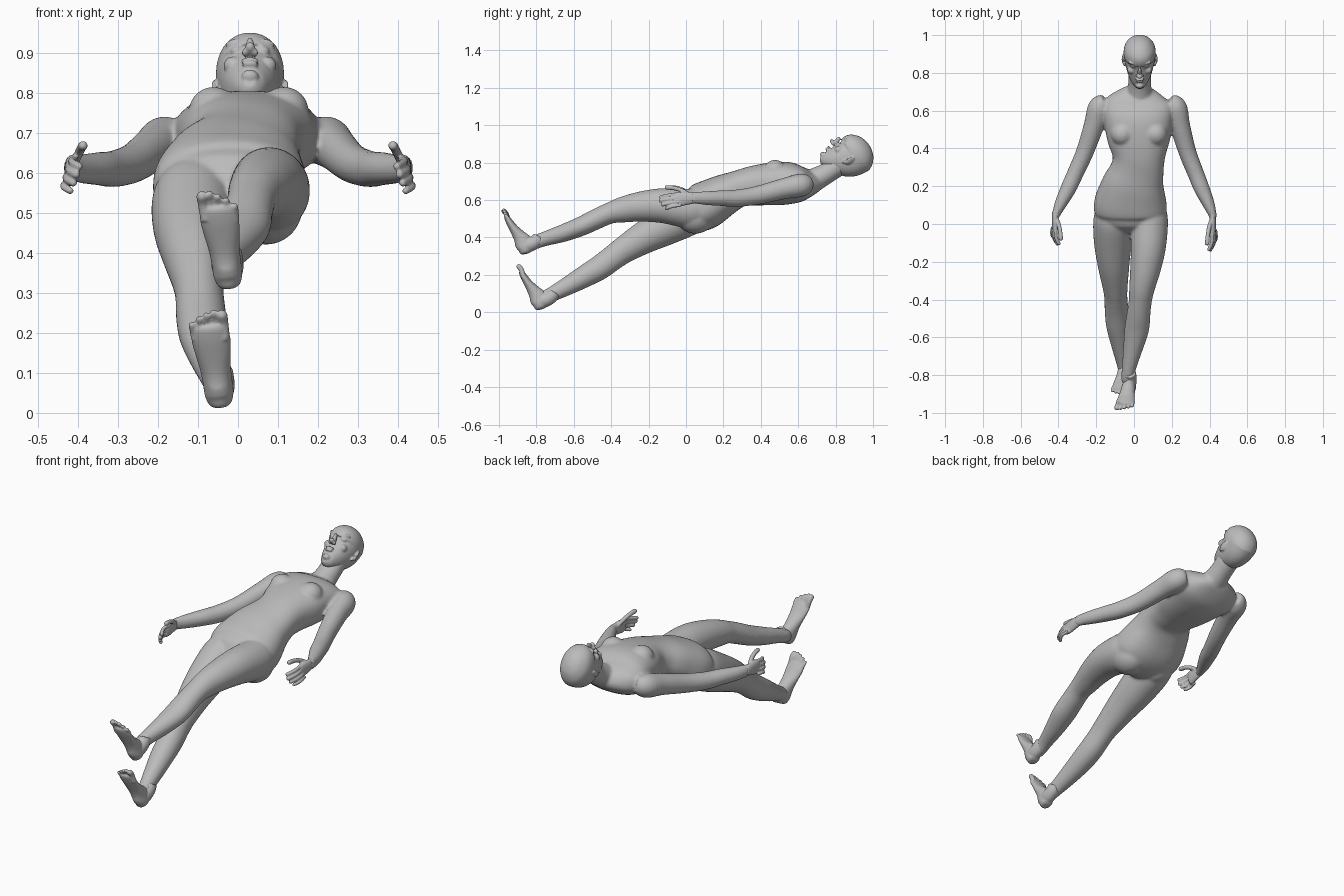
import bpy, bmesh, math
from mathutils import Vector, Matrix

skin = bpy.data.materials.new("plain grey")
skin.diffuse_color = (0.5, 0.5, 0.5, 1)


def spline(rows, steps=5):
    """Catmull-Rom through rows of numbers."""
    out, n = [], len(rows)
    for i in range(n - 1):
        a, b, c, d = (rows[max(0, min(n - 1, i + k))] for k in (-1, 0, 1, 2))
        for s in range(steps):
            t = s / steps
            out.append([0.5 * (2 * q + (r - p) * t + (2 * p - 5 * q + 4 * r - w) * t * t
                               + (3 * q - p - 3 * r + w) * t ** 3)
                        for p, q, r, w in zip(a, b, c, d)])
    return out + [list(rows[-1])]


def loft(bm, rows, power=2.0, n=28):
    """Closed tube through rows of (x, y, z, half width, half depth)."""
    rows = spline(rows)
    pts = [Vector(r[:3]) for r in rows]
    rings = []
    for i, r in enumerate(rows):
        t = (pts[min(i + 1, len(pts) - 1)] - pts[max(i - 1, 0)]).normalized()
        u = (Vector((1, 0, 0)) - t * t.x).normalized()
        v = t.cross(u)
        ring = []
        for k in range(n):
            c, s = math.cos(k * math.tau / n), math.sin(k * math.tau / n)
            c = math.copysign(abs(c) ** (2 / power), c) * max(r[3], 0.002)
            s = math.copysign(abs(s) ** (2 / power), s) * max(r[4], 0.002)
            ring.append(bm.verts.new(pts[i] + u * c + v * s))
        rings.append(ring)
    for a, b in zip(rings, rings[1:]):
        for k in range(n):
            j = (k + 1) % n
            bm.faces.new((a[k], a[j], b[j], b[k]))
    bm.faces.new(rings[0][::-1])
    bm.faces.new(rings[-1])


def digit(bm, pts, r):
    """Rounded finger or toe along a path."""
    p = [Vector(q) for q in pts]
    end = p[-1] + (p[-1] - p[-2]).normalized() * r * 0.8
    loft(bm, [(*q, r, r) for q in p] + [(*end, r * 0.4, r * 0.4)], n=14)


def ball(bm, centre, radii, turn=Matrix()):
    m = Matrix.Translation(centre) @ turn @ Matrix.Diagonal((*radii, 1))
    bmesh.ops.create_uvsphere(bm, u_segments=24, v_segments=16, radius=1, matrix=m)


def finish(bm, name, voxel, smooth):
    """Fuse the overlapping pieces into one smooth skin."""
    bmesh.ops.recalc_face_normals(bm, faces=bm.faces)
    me = bpy.data.meshes.new(name)
    bm.to_mesh(me)
    bm.free()
    me.materials.append(skin)
    ob = bpy.data.objects.new(name, me)
    bpy.context.collection.objects.link(ob)
    m = ob.modifiers.new("fuse", 'REMESH')
    m.mode, m.voxel_size, m.use_smooth_shade = 'VOXEL', voxel, True
    m = ob.modifiers.new("soften", 'SMOOTH')
    m.factor, m.iterations = 0.5, smooth


# Body: torso, neck, arms and legs
body = bmesh.new()
loft(body, [(-.02, -.05, .545, .06, .05), (-.02, -.01, .545, .14, .10), (-.02, .05, .55, .185, .122),
            (-.018, .11, .575, .192, .128), (-.005, .20, .625, .168, .112), (.015, .28, .66, .143, .098),
            (.025, .35, .675, .138, .105), (.025, .44, .685, .165, .113), (.023, .53, .69, .18, .115),
            (.022, .60, .688, .19, .102), (.022, .65, .692, .175, .08), (.025, .69, .70, .12, .058),
            (.028, .72, .715, .06, .04)], power=2.35, n=40)
loft(body, [(.028, .63, .69, .075, .06), (.028, .69, .71, .068, .062), (.03, .755, .745, .06, .056),
            (.03, .82, .79, .06, .058), (.03, .87, .82, .05, .05)])
for s in (-1, 1):
    # chest and seat volumes
    ball(body, (.027 + s * .088, .475, .755), (.062, .062, .06))
    ball(body, (-.015 + s * .085, .05, .515), (.092, .105, .095))
    # arm
    arm = [(.165, .645, .69, .045, .045), (.20, .615, .68, .062, .062), (.228, .52, .66, .054, .056),
           (.272, .38, .625, .047, .05), (.318, .27, .61, .044, .046), (.352, .19, .61, .042, .042),
           (.39, .11, .61, .033, .037), (.414, .05, .612, .022, .032), (.417, .03, .612, .02, .031)]
    loft(body, [(s * r[0] + .03 * r[1], *r[1:]) for r in arm])
# right leg, trailing low
loft(body, [(-.10, .09, .565, .09, .09), (-.11, .02, .525, .105, .11), (-.112, -.10, .463, .10, .102),
            (-.108, -.22, .402, .084, .088), (-.10, -.33, .335, .067, .073), (-.096, -.39, .292, .061, .068),
            (-.092, -.46, .24, .063, .066), (-.086, -.54, .193, .061, .06), (-.072, -.64, .137, .049, .049),
            (-.058, -.73, .09, .037, .039), (-.05, -.775, .07, .034, .036), (-.05, -.80, .06, .03, .03)])
# left leg, raised
loft(body, [(.07, .09, .565, .09, .09), (.08, .02, .555, .10, .105), (.076, -.12, .57, .093, .094),
            (.06, -.24, .565, .081, .081), (.042, -.34, .548, .068, .069), (.033, -.41, .529, .061, .057),
            (.024, -.48, .498, .063, .055), (.014, -.56, .46, .065, .052), (-.006, -.66, .422, .052, .047),
            (-.026, -.76, .391, .038, .039), (-.033, -.815, .371, .035, .037), (-.033, -.84, .36, .03, .03)])
finish(body, "body", .007, 10)

# Feet
toe_dir, instep = Vector((0, -.39, .92)), Vector((0, .92, .39))
for name, s, heel in (("right_foot", -1, (-.043, -.808, .003)), ("left_foot", 1, (-.021, -.888, .30))):
    bm = bmesh.new()

    def at(x, along, up):
        return Vector(heel) + Vector((x - .13 * along, 0, 0)) + toe_dir * along + instep * up

    loft(bm, [(*at(0, a, h), w, d) for a, h, w, d in (
        (.0, .032, .016, .018), (.008, .034, .028, .03), (.03, .042, .036, .043), (.065, .046, .037, .047),
        (.105, .038, .039, .034), (.15, .027, .045, .024), (.19, .02, .049, .019), (.22, .016, .046, .014),
        (.23, .015, .04, .008))])
    # ankle
    loft(bm, [(*at(.004, a, h), w, d) for a, h, w, d in (
        (.045, .03, .03, .036), (.036, .07, .035, .038), (.04, .11, .035, .036), (.055, .135, .033, .034))])
    # toes
    for i in range(5):
        x, r = -s * (.036 - .0195 * i), (.0135, .0095, .009, .0088, .0085)[i]
        tip = (.258, .262, .255, .245, .23)[i]
        digit(bm, [at(x * .95, .19, .016), at(x, tip - .025, .021), at(x, tip, .015)], r)
    finish(bm, name, .0038, 4)

# Hands
for name, s, k in (("right_hand", -1, .92), ("left_hand", 1, 1.1)):
    bm = bmesh.new()

    def h(x, y, z):
        return (s * x, .05 + (y - .05) * k, z)

    loft(bm, [(*h(.413, .07, .612), .02, .028), (*h(.416, .04, .612), .018, .031),
              (*h(.417, .0, .608), .017, .036), (*h(.418, -.035, .603), .014, .037),
              (*h(.418, -.05, .602), .008, .03)])
    for i, r in enumerate((.0098, .0102, .0098, .0085)):
        x, z = .409 + .007 * i, .632 - .0205 * i
        reach = (.068, .07, .06, .042)[i]
        digit(bm, [h(x, -.02, z), h(x + .006, -.05, z - .002), h(x + .003, -.05 - reach * .5, z - .008),
                   h(x - .012, -.05 - reach, z - .016)], r)
    digit(bm, [h(.41, .025, .625), h(.398, -.01, .648), h(.391, -.05, .663), h(.387, -.09, .668)], .0115)
    finish(bm, name, .0038, 3)

# Head, in its own tilted frame: x, up the face, forward
up, fwd = Vector((0, .835, .55)), Vector((0, -.55, .835))
tilt = Matrix((Vector((1, 0, 0)), up, fwd)).transposed().to_4x4()


def face(x, a, b):
    return Vector((.03 + x, .86, .83)) + up * a + fwd * b


head = bmesh.new()
loft(head, [(*face(0, a, b), w, d) for a, b, w, d in (
    (-.118, .075, .014, .012), (-.108, .06, .034, .036), (-.085, .04, .051, .056), (-.055, .02, .065, .075),
    (-.02, 0, .075, .094), (.02, -.015, .082, .104), (.055, -.013, .085, .112), (.09, -.013, .076, .097),
    (.118, -.013, .052, .066), (.131, -.013, .027, .034), (.135, -.013, .01, .012))], power=2.1, n=36)
ball(head, face(0, -.0, .1), (.011, .03, .013), tilt @ Matrix.Rotation(.35, 4, 'X'))   # nose bridge
ball(head, face(0, -.02, .112), (.013, .011, .015), tilt)                                # nose tip
ball(head, face(0, -.052, .093), (.024, .006, .011), tilt)                               # upper lip
ball(head, face(0, -.066, .092), (.02, .007, .011), tilt)                                # lower lip
ball(head, face(0, -.1, .078), (.022, .016, .018), tilt)                                 # chin
for s in (-1, 1):
    ball(head, face(s * .012, -.024, .1), (.009, .008, .011), tilt)                      # nostril
    ball(head, face(s * .032, .046, .076), (.03, .009, .018), tilt)                      # brow
    ball(head, face(s * .033, .02, .073), (.016, .009, .014), tilt)                      # eye
    ball(head, face(s * .043, -.016, .055), (.023, .022, .024), tilt)                    # cheek
    lean = tilt @ Matrix.Rotation(s * .5, 4, 'Y')
    ball(head, face(s * .085, .003, -.025), (.007, .031, .018), lean)                    # ear
    ball(head, face(s * .08, -.024, -.014), (.007, .013, .01), lean)                     # ear lobe
finish(head, "head", .004, 4)
